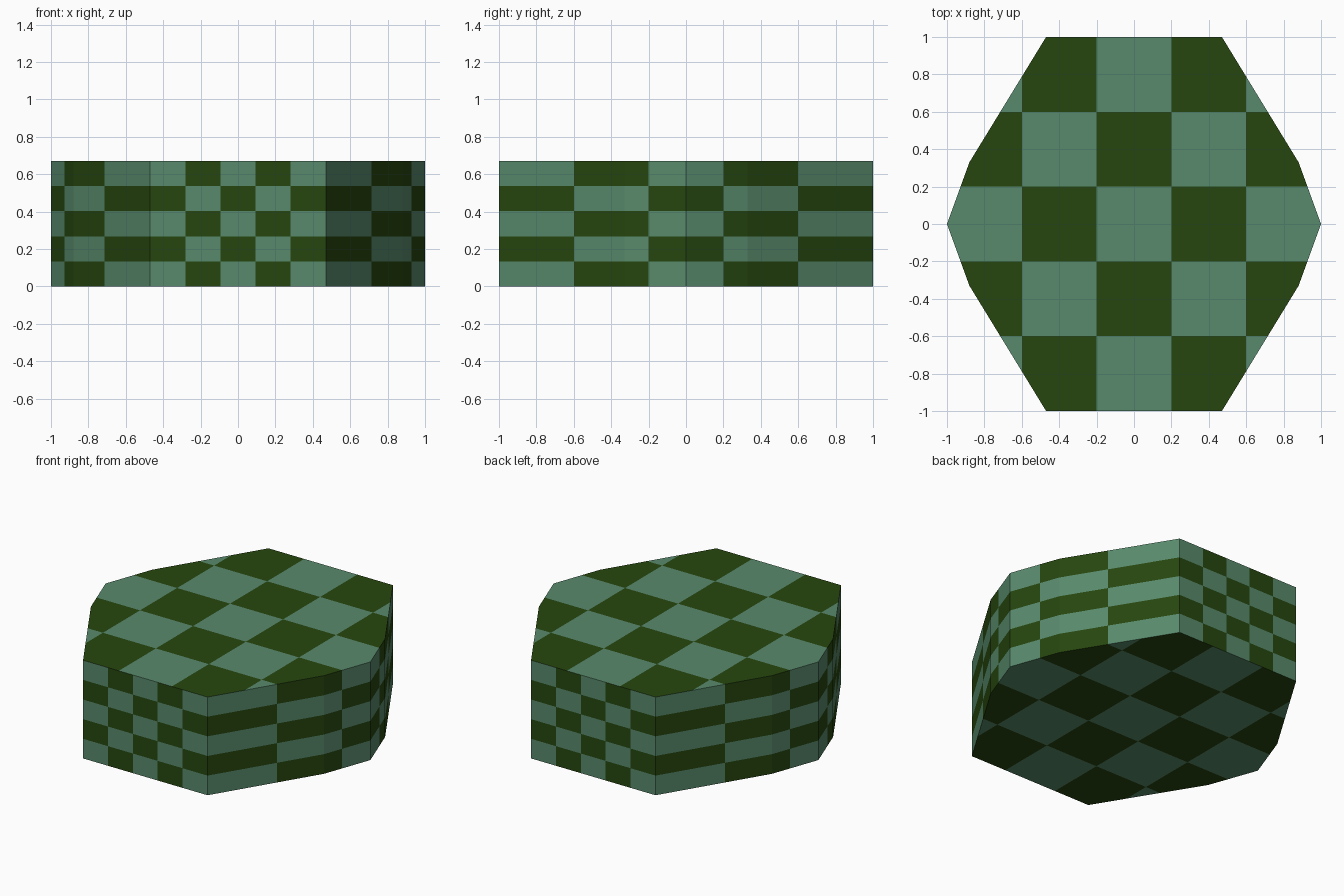
import bpy, bmesh
from mathutils import Vector

if "Cube" in bpy.data.objects:
    bpy.data.objects.remove(bpy.data.objects["Cube"])

H = 0.67          # block height
ROW = H / 5       # checker row height on the walls
END = 0.94 / 5    # checker column width on the front and back walls
CELL = 0.4        # checker size on the caps and along the sides


def material(name, rgb):
    m = bpy.data.materials.new(name)
    m.diffuse_color = (*rgb, 1)
    m.use_nodes = True
    m.node_tree.nodes["Principled BSDF"].inputs["Base Color"].default_value = m.diffuse_color
    return m


# Ten-sided outline, mirrored from one quarter
quarter = [(0.47, 1.0), (0.88, 0.33)]
right = quarter + [(1.0, 0.0)] + [(x, -y) for x, y in reversed(quarter)]
left = [(-x, -y) for x, y in right]
outline = right + left

# Prism body
bm = bmesh.new()
base = bm.faces.new([bm.verts.new((x, y, 0)) for x, y in outline])
ext = bmesh.ops.extrude_face_region(bm, geom=[base], use_keep_orig=True)
bmesh.ops.translate(bm, vec=(0, 0, H),
                    verts=[g for g in ext["geom"] if isinstance(g, bmesh.types.BMVert)])
bmesh.ops.recalc_face_normals(bm, faces=bm.faces[:])


def is_cap(f):
    return abs(f.normal.z) > 0.9


def is_end(f):
    return abs(f.normal.y) > 0.99


def is_side(f):
    return not is_cap(f) and not is_end(f)


def cut(test, axis, positions):
    """Cut only the faces that pass the test, across one axis."""
    no = Vector((0, 0, 0))
    no[axis] = 1
    for p in positions:
        bm.normal_update()
        faces = [f for f in bm.faces if test(f)]
        edges = {e for f in faces for e in f.edges}
        verts = {v for f in faces for v in f.verts}
        bmesh.ops.bisect_plane(bm, geom=faces + list(edges) + list(verts),
                               dist=1e-5, plane_co=no * p, plane_no=no)


# Checker grid lines
steps = (-1.5, -0.5, 0.5, 1.5)
cut(is_cap, 0, [s * CELL for s in steps])
cut(is_cap, 1, [s * CELL for s in steps])
cut(is_end, 0, [s * END for s in steps])
cut(is_side, 1, [s * CELL for s in steps])
cut(lambda f: not is_cap(f), 2, [ROW * k for k in range(1, 5)])

# Checker colours by cell parity
bm.normal_update()
for f in bm.faces:
    c = f.calc_center_median()
    if is_cap(f):
        n = round(c.x / CELL) + round(c.y / CELL)
    else:
        col = round(c.x / END) if is_end(f) else round(c.y / CELL)
        n = col + int(c.z / ROW)
    f.material_index = n % 2
    f.smooth = False

mesh = bpy.data.meshes.new("checkered_block")
bm.to_mesh(mesh)
bm.free()
mesh.materials.append(material("sage green", (0.098, 0.254, 0.150)))
mesh.materials.append(material("dark olive green", (0.0194, 0.061, 0.0044)))
obj = bpy.data.objects.new("checkered_block", mesh)
bpy.context.collection.objects.link(obj)
